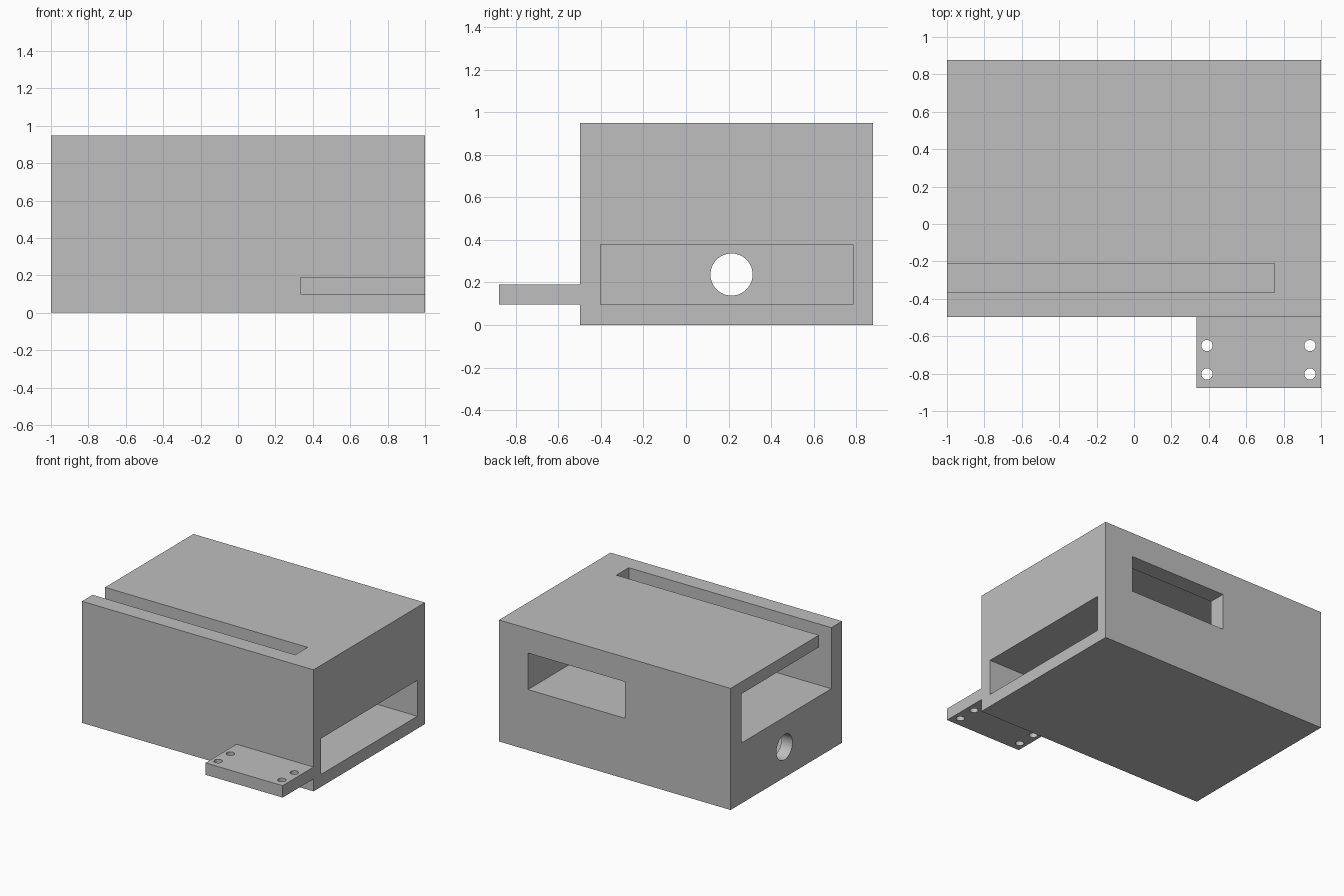
import bpy
from math import pi, radians

cube = bpy.data.objects.get("Cube")
if cube:
    bpy.data.objects.remove(cube, do_unlink=True)

grey = bpy.data.materials.new("light_grey")
grey.use_nodes = True
grey.diffuse_color = (0.52, 0.52, 0.52, 1)
grey.node_tree.nodes["Principled BSDF"].inputs["Base Color"].default_value = grey.diffuse_color


def box(name, x, y, z):
    """Box spanning the (low, high) range on each axis."""
    bpy.ops.mesh.primitive_cube_add(size=1)
    ob = bpy.context.object
    ob.name = name
    ob.location = [(a + b) / 2 for a, b in (x, y, z)]
    ob.scale = [b - a for a, b in (x, y, z)]
    bpy.ops.object.transform_apply(location=True, rotation=True, scale=True)
    ob.data.materials.append(grey)
    return ob


def rod(name, radius, depth, location, rotation=(0, 0, 0)):
    bpy.ops.mesh.primitive_cylinder_add(vertices=48, radius=radius, depth=depth,
                                        location=location, rotation=rotation)
    ob = bpy.context.object
    ob.name = name
    ob.data.materials.append(grey)
    return ob


def carve(target, cutters):
    """Subtract each cutter, then round off the shading of the holes."""
    for cutter in cutters:
        cutter.hide_render = True
        bpy.ops.object.select_all(action='DESELECT')
        bpy.context.view_layer.objects.active = target
        target.select_set(True)
        mod = target.modifiers.new("cut", 'BOOLEAN')
        mod.operation = 'DIFFERENCE'
        mod.solver = 'EXACT'
        mod.object = cutter
        bpy.ops.object.modifier_apply(modifier=mod.name)
        bpy.data.objects.remove(cutter, do_unlink=True)
    bpy.ops.object.shade_smooth_by_angle(angle=radians(30))


# Main housing with two stacked chambers
front, back, top = -0.497, 0.878, 0.949
housing = box("housing", (-1, 1), (front, back), (0, top))
carve(housing, [
    box("lower_chamber", (-0.905, 1.2), (-0.402, 0.785), (0.097, 0.377)),
    box("upper_chamber", (-1.2, 0.75), (-0.365, 0.746), (0.472, 0.855)),
    box("top_slot", (-1.2, 0.75), (-0.365, -0.212), (0.7, 1.2)),
    box("back_window", (-0.09, 0.75), (0.5, 1.1), (0.472, 0.757)),
    rod("cable_hole", 0.099, 0.4, (-1, 0.214, 0.237), (0, pi / 2, 0)),
])

# Mounting tab with four screw holes
tab = box("mounting_tab", (0.334, 1), (-0.878, front), (0.097, 0.19))
carve(tab, [rod("screw_hole", 0.03, 0.4, (x, y, 0.14))
            for x in (0.39, 0.941) for y in (-0.65, -0.802)])
